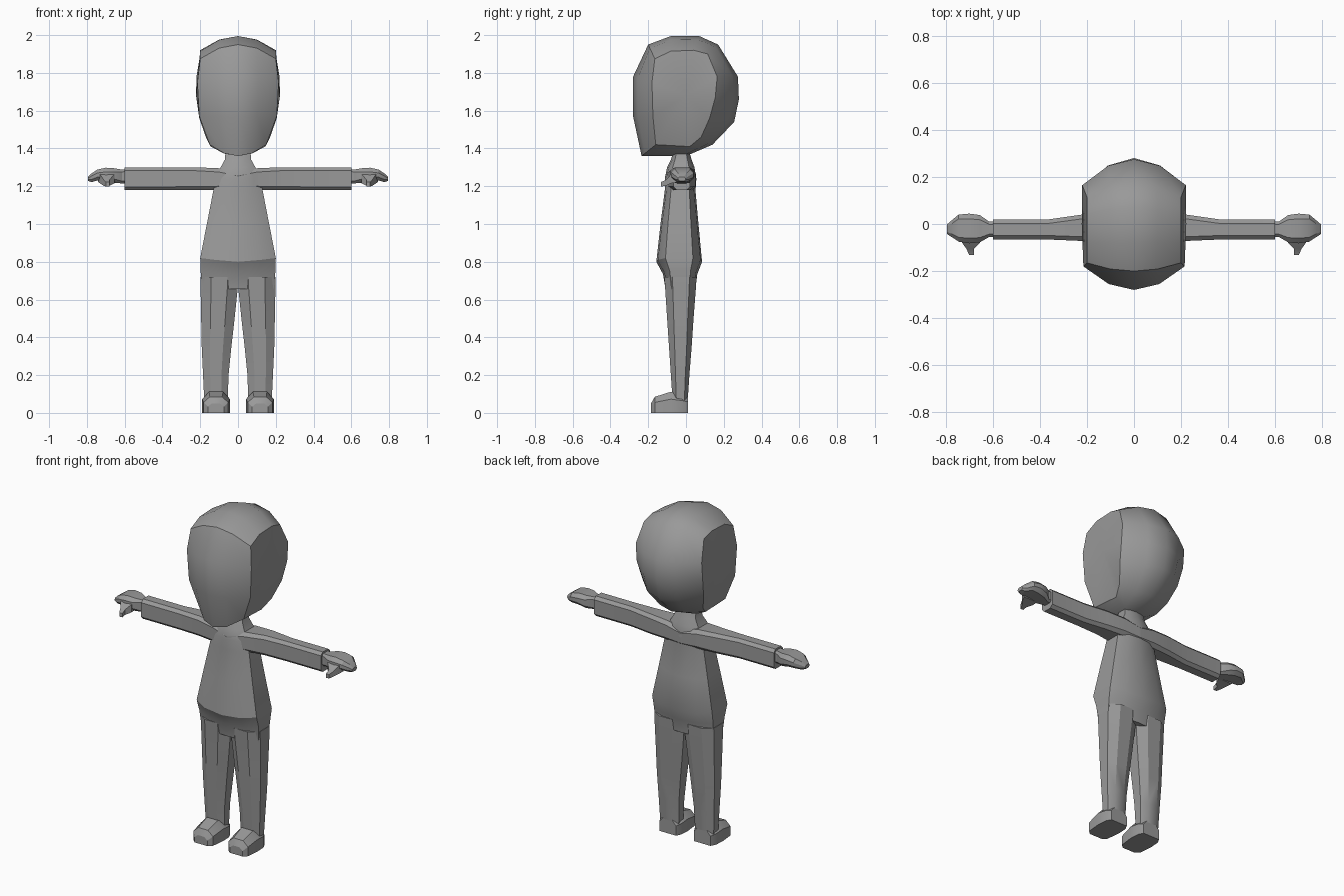
import bpy, bmesh

if "Cube" in bpy.data.objects:
    bpy.data.objects.remove(bpy.data.objects["Cube"])

grey = bpy.data.materials.new("plain grey")
grey.diffuse_color = (0.32, 0.32, 0.32, 1)
grey.use_nodes = True
grey.node_tree.nodes["Principled BSDF"].inputs["Base Color"].default_value = grey.diffuse_color


def finish(name, bm, mirror=False, angle=0.5):
    bmesh.ops.recalc_face_normals(bm, faces=bm.faces[:])
    me = bpy.data.meshes.new(name)
    bm.to_mesh(me)
    bm.free()
    me.materials.append(grey)
    ob = bpy.data.objects.new(name, me)
    bpy.context.collection.objects.link(ob)
    if mirror:
        m = ob.modifiers.new("mirror", 'MIRROR')
        m.use_mirror_merge = False
    bpy.ops.object.select_all(action='DESELECT')
    bpy.context.view_layer.objects.active = ob
    ob.select_set(True)
    bpy.ops.object.shade_smooth_by_angle(angle=angle)
    return ob


def loft(name, rings, mirror=False, angle=0.5):
    """Skin equal-length closed rings and cap both ends."""
    bm = bmesh.new()
    vs = [[bm.verts.new(p) for p in r] for r in rings]
    n = len(vs[0])
    for a, b in zip(vs, vs[1:]):
        for i in range(n):
            j = (i + 1) % n
            bm.faces.new((a[i], a[j], b[j], b[i]))
    bm.faces.new(vs[0])
    bm.faces.new(vs[-1])
    return finish(name, bm, mirror, angle)


def chamfer_x(x, y0, y1, z0, z1, c):
    """Chamfered rectangle across the x axis."""
    return [(x, y0 + c, z0), (x, y1 - c, z0), (x, y1, z0 + c), (x, y1, z1 - c),
            (x, y1 - c, z1), (x, y0 + c, z1), (x, y0, z1 - c), (x, y0, z0 + c)]


# Head: centre profile blended out to a flatter side panel
centre = [(-.20, 1.95), (-.28, 1.78), (-.28, 1.57), (-.235, 1.36), (0, 1.36), (.14, 1.42),
          (.255, 1.54), (.28, 1.66), (.275, 1.78), (.17, 1.95), (.07, 1.995), (-.08, 1.995)]
edge = [(.20, -.165, 1.875), (.215, -.18, 1.75), (.205, -.175, 1.57), (.15, -.16, 1.42),
        (.145, .02, 1.41), (.17, .08, 1.46), (.205, .125, 1.56), (.22, .155, 1.67),
        (.22, .165, 1.78), (.20, .115, 1.90), (.20, .04, 1.92), (.20, -.08, 1.915)]
bm = bmesh.new()
cols = []
for t in (-1, -.5, 0, .5, 1):
    k = t * t
    cols.append([bm.verts.new((ex * t, cy + (ey - cy) * k, cz + (ez - cz) * k))
                 for (cy, cz), (ex, ey, ez) in zip(centre, edge)])
for a, b in zip(cols, cols[1:]):
    for i in range(12):
        j = (i + 1) % 12
        bm.faces.new((a[i], a[j], b[j], b[i]))
for side, col in ((-1, cols[0]), (1, cols[-1])):
    hub = bm.verts.new((.222 * side, 0, 1.68))
    for i in range(12):
        bm.faces.new((col[i], col[(i + 1) % 12], hub))
finish("head", bm, angle=0.62)

# Torso, hem, pelvis and neck: z, half width, front y, back y, side lift
rings = []
for z, w, f, b, lift in [(.655, .19, -.108, .05, 0), (.735, .198, -.122, .06, .015),
                         (.80, .20, -.157, .085, .02), (1.0, .163, -.135, .066, .01),
                         (1.18, .13, -.112, .05, 0), (1.24, .115, -.112, .055, .005),
                         (1.30, .092, -.10, .045, 0), (1.34, .07, -.08, .03, 0),
                         (1.39, .065, -.065, .015, 0)]:
    m = (b - f) * .2
    rings.append([(0, f, z), (w * .6, f + .008, z + lift * .5), (w, f + m, z + lift),
                  (w, b - m, z + lift), (w * .6, b - .008, z + lift * .5), (0, b, z),
                  (-w * .6, b - .008, z + lift * .5), (-w, b - m, z + lift),
                  (-w, f + m, z + lift), (-w * .6, f + .008, z + lift * .5)])
loft("torso", rings)

# Legs: z, inner x, outer x, front y, back y
rings = []
for z, i, o, f, b in [(.72, 0, .198, -.115, .056), (.655, .002, .198, -.11, .052),
                      (.50, .018, .195, -.10, .04), (.35, .035, .192, -.09, .03),
                      (.20, .05, .185, -.08, .018), (.05, .055, .178, -.07, .008)]:
    c, d, e = (o - i) * .28, (b - f) * .25, (b - f) * .22
    rings.append([(i + c, f, z), (o - c, f, z), (o, f + d, z), (o, b - e, z),
                  (o - c, b, z), (i + c, b, z), (i, b - e, z), (i, f + d, z)])
loft("leg", rings, True)

# Feet: y, inner x, outer x, top height
rings = []
for y, i, o, h in [(-.185, .075, .16, .05), (-.165, .052, .182, .085),
                   (-.08, .042, .19, .112), (-.02, .045, .186, .10), (.01, .06, .17, .09)]:
    c = (o - i) * .25
    rings.append([(i, y, 0), (o, y, 0), (o, y, h * .65), (o - c, y, h),
                  (i + c, y, h), (i, y, h * .65)])
loft("foot", rings, True)

# Arms with a wider shoulder root
loft("arm", [chamfer_x(.0, -.11, .054, 1.175, 1.275, .02),
             chamfer_x(.10, -.092, .05, 1.18, 1.295, .02),
             chamfer_x(.22, -.072, .04, 1.18, 1.30, .018),
             chamfer_x(.36, -.066, .02, 1.18, 1.30, .017),
             chamfer_x(.60, -.066, .02, 1.18, 1.30, .017)], True)

# Hands
loft("hand", [chamfer_x(.59, -.055, .01, 1.215, 1.29, .012),
              chamfer_x(.615, -.055, .01, 1.215, 1.288, .012),
              chamfer_x(.655, -.078, .038, 1.218, 1.295, .02),
              chamfer_x(.70, -.082, .044, 1.228, 1.298, .022),
              chamfer_x(.745, -.075, .04, 1.23, 1.288, .018),
              chamfer_x(.775, -.055, .015, 1.222, 1.268, .014),
              chamfer_x(.795, -.042, -.002, 1.228, 1.25, .008)], True)

# Thumbs: y, x range, z range
loft("thumb", [[(a, y, p), (b, y, p), (b, y, q), (a, y, q)] for y, a, b, p, q in
               [(-.05, .65, .74, 1.222, 1.28), (-.08, .655, .73, 1.215, 1.262),
                (-.105, .68, .712, 1.203, 1.235), (-.132, .68, .70, 1.198, 1.222)]], True)
